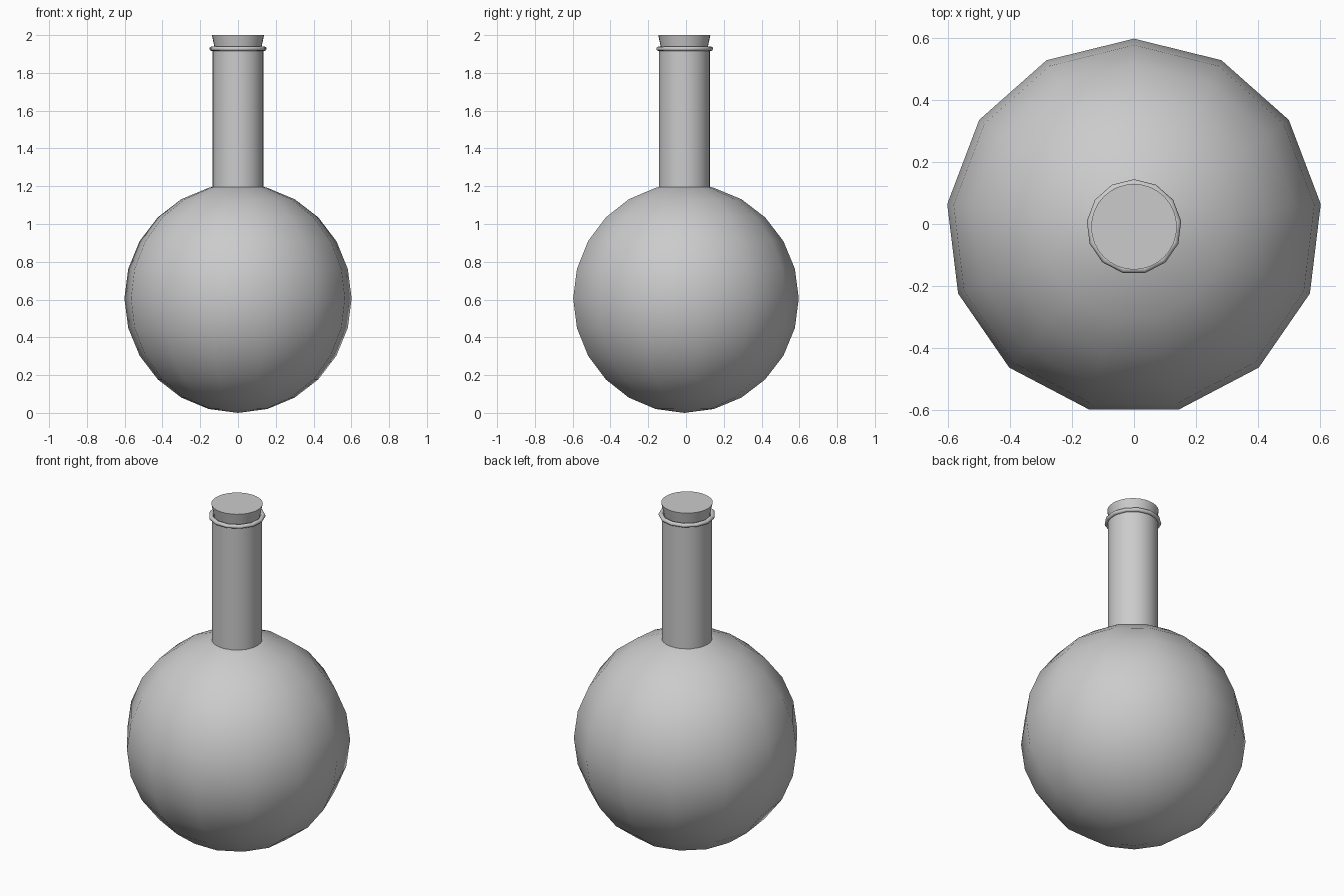
import bpy, bmesh
from math import sin, cos, pi, radians

if "Cube" in bpy.data.objects:
    bpy.data.objects.remove(bpy.data.objects["Cube"])

CY = -0.009      # axis offset that centres the 13-sided body
R = 0.606        # bulb radius


def lathe(name, profile, sides, closed=False, sharp=60):
    """Spin an (r, z) profile about the vertical axis, first vertex on +y."""
    bm = bmesh.new()
    rows = []
    for r, z in profile:
        if r < 1e-5:
            rows.append([bm.verts.new((0, CY, z))] * sides)
        else:
            rows.append([bm.verts.new((r * cos(pi / 2 + 2 * pi * i / sides),
                                       CY + r * sin(pi / 2 + 2 * pi * i / sides), z))
                         for i in range(sides)])
    pairs = list(zip(rows, rows[1:]))
    if closed:
        pairs.append((rows[-1], rows[0]))
    for a, b in pairs:
        for i in range(sides):
            j = (i + 1) % sides
            quad = list(dict.fromkeys((a[i], a[j], b[j], b[i])))
            bm.faces.new(quad)
    bmesh.ops.recalc_face_normals(bm, faces=bm.faces)
    mesh = bpy.data.meshes.new(name)
    bm.to_mesh(mesh)
    bm.free()
    ob = bpy.data.objects.new(name, mesh)
    bpy.context.collection.objects.link(ob)
    bpy.ops.object.select_all(action='DESELECT')
    ob.select_set(True)
    bpy.context.view_layer.objects.active = ob
    bpy.ops.object.shade_smooth_by_angle(angle=radians(sharp))
    return ob


# round bulb, 15 degree rings, ending inside the neck
bulb = [(R * sin(radians(a)), R - R * cos(radians(a))) for a in range(0, 166, 15)]
lathe("bulb", bulb + [(0.134, 1.197), (0, 1.197)], 13)

# neck tube with a thin rim
lathe("neck", [(0.135, 1.19), (0.135, 1.925), (0.12, 1.925), (0.12, 1.85)], 32)

# rolled lip around the mouth
lip = [(0.140 + 0.013 * cos(k * pi / 4), 1.928 + 0.012 * sin(k * pi / 4)) for k in range(8)]
lathe("lip", lip, 13, closed=True)

# tapered stopper
lathe("stopper", [(0, 1.86), (0.108, 1.86), (0.138, 2.0), (0, 2.0)], 32)
